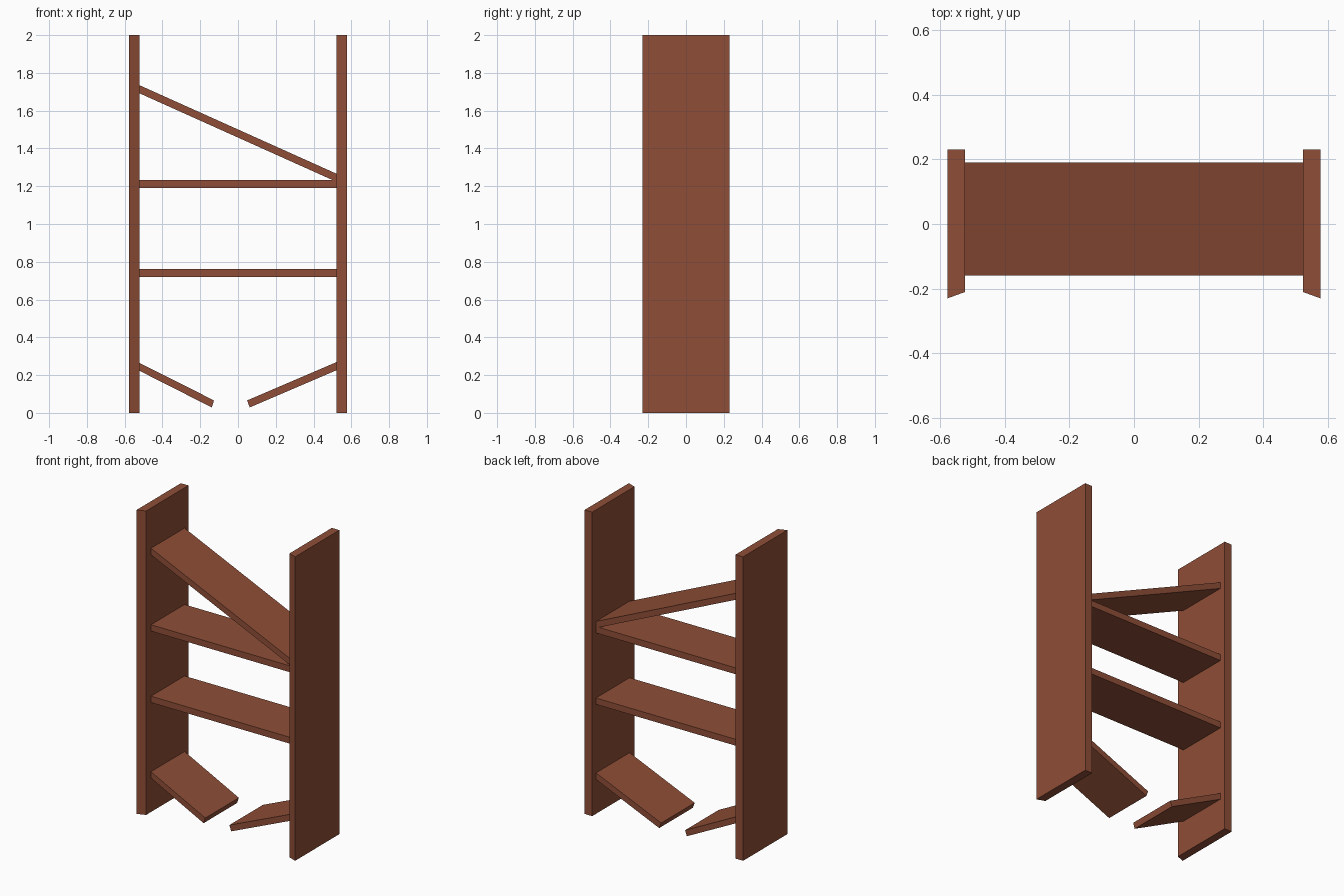
import bpy
import bmesh

cube = bpy.data.objects.get("Cube")
if cube:
    bpy.data.objects.remove(cube, do_unlink=True)

# Single brown wood colour
wood = bpy.data.materials.new("brown_wood")
wood.use_nodes = True
colour = (0.275, 0.076, 0.038, 1)
wood.diffuse_color = colour
wood.node_tree.nodes["Principled BSDF"].inputs["Base Color"].default_value = colour


def prism(name, outline, to_point, offset):
    """Extrude a flat outline along an offset."""
    bm = bmesh.new()
    face = bm.faces.new([bm.verts.new(to_point(a, b)) for a, b in outline])
    result = bmesh.ops.extrude_face_region(bm, geom=[face])
    moved = [v for v in result["geom"] if isinstance(v, bmesh.types.BMVert)]
    bmesh.ops.translate(bm, verts=moved, vec=offset)
    bmesh.ops.recalc_face_normals(bm, faces=bm.faces)
    mesh = bpy.data.meshes.new(name)
    bm.to_mesh(mesh)
    bm.free()
    mesh.materials.append(wood)
    obj = bpy.data.objects.new(name, mesh)
    bpy.context.collection.objects.link(obj)
    return obj


# Side boards with a bevelled front edge
INNER, OUTER, HALF = 0.522, 0.577, 0.23
for name, s in (("left_side", 1), ("right_side", -1)):
    prism(name,
          [(s * INNER, -0.21), (s * OUTER, -HALF), (s * OUTER, HALF), (s * INNER, HALF)],
          lambda x, y: (x, y, 0), (0, 0, 2))

# Shelves, given as front outlines in x and z
FRONT, DEPTH = -0.159, 0.349


def shelf(name, outline):
    prism(name, outline, lambda x, z: (x, FRONT, z), (0, DEPTH, 0))


# Level shelves
for name, z in (("lower_shelf", 0.72), ("upper_shelf", 1.19)):
    shelf(name, [(-INNER, z), (INNER, z), (INNER, z + 0.042), (-INNER, z + 0.042)])

# Fallen top shelf
shelf("slanted_shelf", [(-INNER, 1.692), (INNER, 1.223), (INNER, 1.266), (-INNER, 1.735)])

# Broken halves of the bottom shelf
shelf("broken_shelf_right",
      [(-INNER, 0.223), (-0.139, 0.029), (-0.127, 0.066), (-INNER, 0.265)])
shelf("broken_shelf_left",
      [(INNER, 0.226), (0.062, 0.029), (0.048, 0.066), (INNER, 0.269)])
